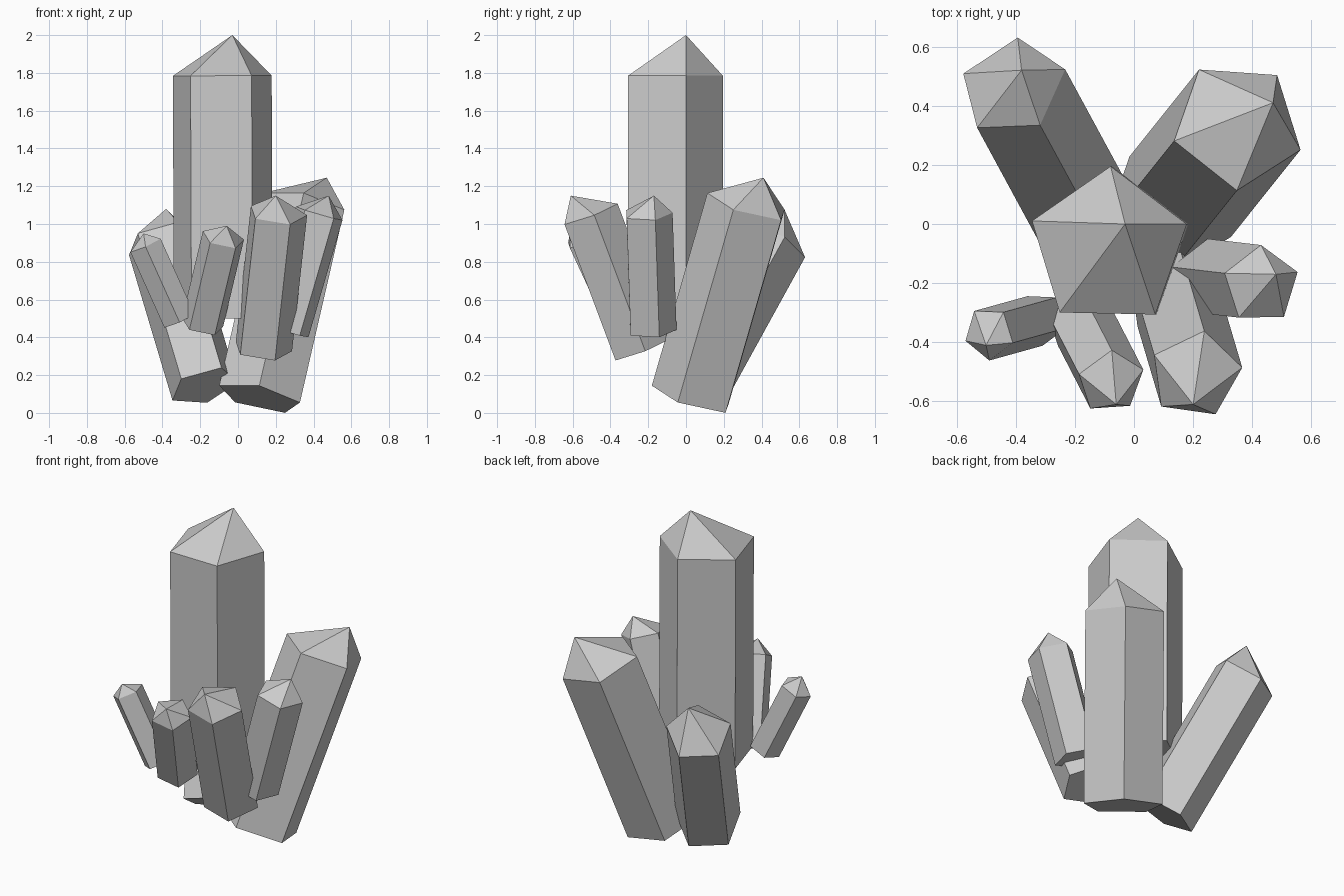
import bpy, bmesh
from mathutils import Vector, Quaternion
from math import tau

if "Cube" in bpy.data.objects:
    bpy.data.objects.remove(bpy.data.objects["Cube"])

SIDES = 5


def crystal(name, base, shoulder, apex, radius, corner):
    """Five-sided prism from base to shoulder, closed by an off-centre point.
    corner is a spot near one shoulder corner and sets the twist."""
    base, shoulder, apex = Vector(base), Vector(shoulder), Vector(apex)
    axis = (shoulder - base).normalized()
    spoke = Vector(corner) - shoulder
    spoke = (spoke - axis * spoke.dot(axis)).normalized() * radius
    spokes = [Quaternion(axis, tau * i / SIDES) @ spoke for i in range(SIDES)]

    bm = bmesh.new()
    low = [bm.verts.new(base + s) for s in spokes]
    high = [bm.verts.new(shoulder + s) for s in spokes]
    tip = bm.verts.new(apex)
    bm.faces.new(low[::-1])
    for i in range(SIDES):
        j = (i + 1) % SIDES
        bm.faces.new((low[i], low[j], high[j], high[i]))
        bm.faces.new((high[i], high[j], tip))
    bmesh.ops.recalc_face_normals(bm, faces=bm.faces)
    mesh = bpy.data.meshes.new(name)
    bm.to_mesh(mesh)
    bm.free()
    obj = bpy.data.objects.new(name, mesh)
    bpy.context.collection.objects.link(obj)


# Tall centre crystal
crystal("main_crystal", (-0.08, -0.08, 0.50), (-0.085, -0.08, 1.785),
        (-0.03, 0.0, 2.0), 0.275, (0.18, 0.0, 1.78))

# Two large crystals leaning backwards
crystal("back_left_crystal", (-0.18, 0.04, 0.14), (-0.41, 0.464, 0.91),
        (-0.38, 0.52, 1.08), 0.188, (-0.24, 0.52, 0.93))
crystal("back_right_crystal", (0.115, 0.04, 0.08), (0.35, 0.334, 1.10),
        (0.47, 0.41, 1.245), 0.23, (0.57, 0.25, 1.08))

# Smaller crystals around the front
crystal("right_crystal", (0.25, -0.185, 0.435), (0.43, -0.206, 1.055),
        (0.48, -0.17, 1.15), 0.135, (0.56, -0.16, 1.02))
crystal("front_right_crystal", (0.128, -0.24, 0.335), (0.208, -0.51, 1.055),
        (0.20, -0.61, 1.15), 0.16, (0.37, -0.49, 1.06))
crystal("front_middle_crystal", (-0.188, -0.32, 0.465), (-0.078, -0.533, 0.925),
        (-0.06, -0.61, 0.99), 0.117, (0.03, -0.50, 0.93))
crystal("left_crystal", (-0.31, -0.32, 0.49), (-0.49, -0.37, 0.89),
        (-0.50, -0.41, 0.95), 0.092, (-0.57, -0.395, 0.85))
